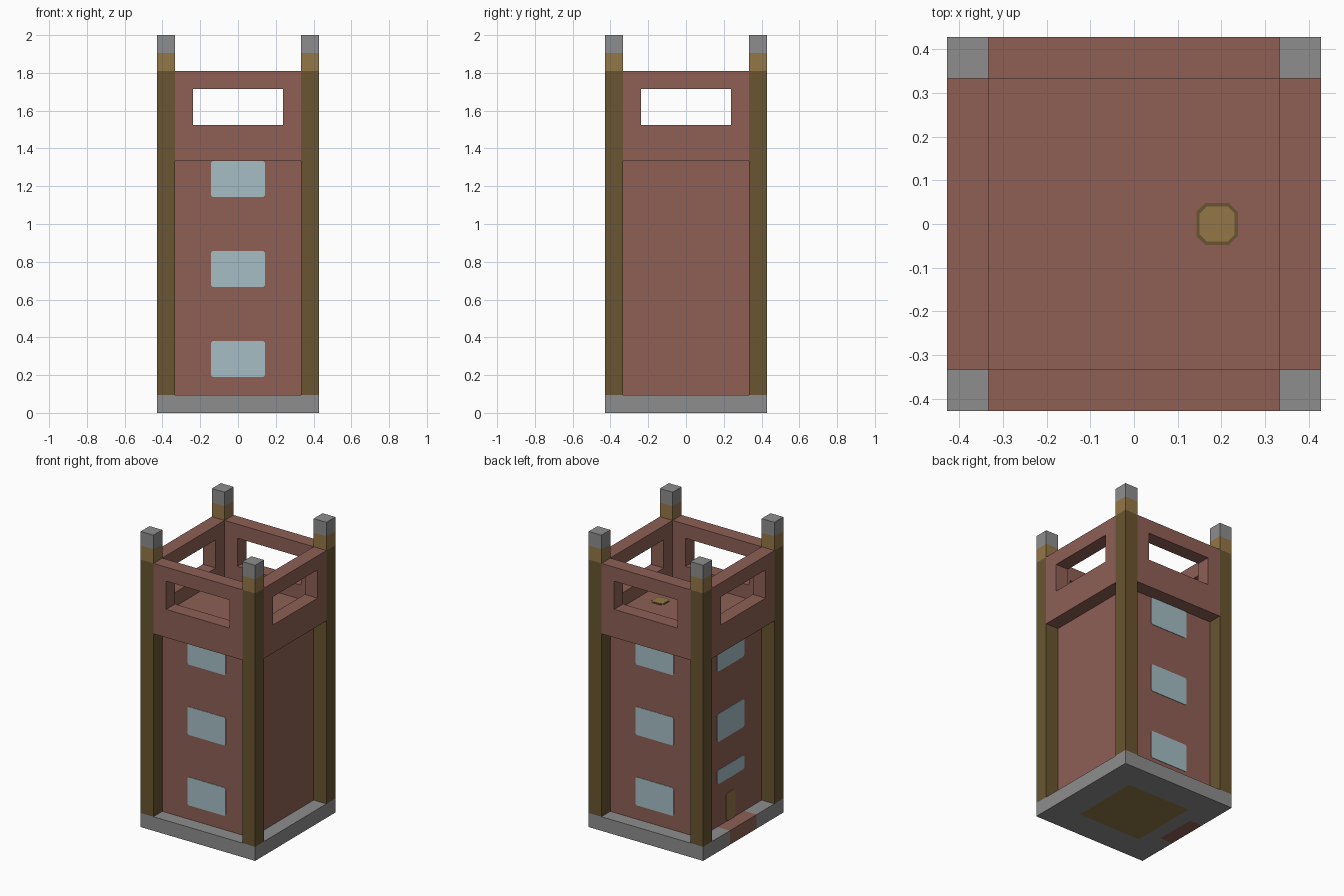
import bpy, bmesh
from math import pi
from mathutils import Matrix, Vector

if "Cube" in bpy.data.objects:
    bpy.data.objects.remove(bpy.data.objects["Cube"])

U = 1 / 21          # building module
HALF, WALL = 9 * U, 7 * U


def material(name, *srgb):
    lin = [((c / 255 + 0.055) / 1.055) ** 2.4 for c in srgb]
    m = bpy.data.materials.new(name)
    m.use_nodes = True
    m.diffuse_color = (*lin, 1)
    bsdf = next(n for n in m.node_tree.nodes if n.type == 'BSDF_PRINCIPLED')
    bsdf.inputs["Base Color"].default_value = (*lin, 1)
    return m


BRICK = material("red_brick", 142, 96, 85)
STONE = material("grey_stone", 141, 141, 141)
DARK = material("dark_timber", 106, 85, 49)
LIGHT = material("light_timber", 148, 119, 71)
GLASS = material("pale_blue_glass", 165, 190, 197)


def finish(name, bm, mats, rule=None, matrix=Matrix()):
    bmesh.ops.transform(bm, matrix=matrix, verts=bm.verts)
    bmesh.ops.recalc_face_normals(bm, faces=bm.faces)
    if rule:
        for f in bm.faces:
            f.material_index = rule(f)
    mesh = bpy.data.meshes.new(name)
    bm.to_mesh(mesh)
    bm.free()
    for m in mats:
        mesh.materials.append(m)
    obj = bpy.data.objects.new(name, mesh)
    bpy.context.collection.objects.link(obj)
    return obj


def box(name, lo, hi, mats, cuts=(), rule=None):
    """Box between two corners, cut at (axis, position) planes."""
    bm = bmesh.new()
    bmesh.ops.create_cube(bm, size=1)
    lo, hi = Vector(lo), Vector(hi)
    for v in bm.verts:
        v.co = [(a + b) / 2 + c * (b - a) for a, b, c in zip(lo, hi, v.co)]
    for axis, pos in cuts:
        normal = Vector((0, 0, 0))
        normal[axis] = 1
        bmesh.ops.bisect_plane(bm, geom=bm.verts[:] + bm.edges[:] + bm.faces[:],
                               plane_co=normal * pos, plane_no=normal)
    return finish(name, bm, mats, rule)


def plate(name, half_w, z0, z1, clip, depth, mat, matrix):
    """Thin clipped-corner plate facing -y before it is placed."""
    bm = bmesh.new()
    w, c = half_w, clip
    right = [(w - c, z0), (w, z0 + c), (w, z1 - c), (w - c, z1)]
    outline = right + [(-x, z) for x, z in reversed(right)]
    face = bm.faces.new([bm.verts.new((x, 0, z)) for x, z in outline])
    out = bmesh.ops.extrude_face_region(bm, geom=[face])
    bmesh.ops.translate(bm, vec=(0, -depth, 0),
                        verts=[v for v in out["geom"] if isinstance(v, bmesh.types.BMVert)])
    return finish(name, bm, [mat], matrix=matrix)


def parapet(name, matrix):
    """Wall panel with a rectangular opening."""
    bm = bmesh.new()

    def ring(w, z0, z1):
        return [bm.verts.new((x, -HALF, z)) for x, z in
                ((-w, z0), (w, z0), (w, z1), (-w, z1))]
    outer = ring(WALL, 28 * U, 38 * U)
    inner = ring(5 * U, 32 * U, 36 * U)
    faces = [bm.faces.new((outer[i], outer[(i + 1) % 4], inner[(i + 1) % 4], inner[i]))
             for i in range(4)]
    out = bmesh.ops.extrude_face_region(bm, geom=faces)
    bmesh.ops.translate(bm, vec=(0, HALF - WALL, 0),
                        verts=[v for v in out["geom"] if isinstance(v, bmesh.types.BMVert)])
    return finish(name, bm, [BRICK], matrix=matrix)


# Stone base with a brick doorstep and a timber square underneath
def base_colour(f):
    c = f.calc_center_median()
    if c.x < -WALL - 1e-4 and abs(c.y) < 3 * U:
        return 1
    if c.x < -WALL + 1e-4 and abs(c.y) < 3 * U and abs(f.normal.x) > 0.5:
        return 1
    if f.normal.z < -0.5 and max(abs(c.x), abs(c.y)) < 5 * U:
        return 2
    return 0


box("base", (-HALF, -HALF, 0), (HALF, HALF, 2 * U), [STONE, BRICK, LIGHT],
    [(0, -WALL), (0, -5 * U), (0, 5 * U)] + [(1, k * U) for k in (-5, -3, 3, 5)],
    base_colour)

# Brick tower body, whose top is the lookout floor
box("tower_body", (-WALL, -WALL, 2 * U), (WALL, WALL, 30 * U), [BRICK])


# Corner posts: dark timber, light timber band, stone cap
def post_colour(f):
    z = f.calc_center_median().z
    return 0 if z < 38 * U else 1 if z < 40 * U else 2


for sx, side in ((1, "left"), (-1, "right")):
    for sy, end in ((-1, "front"), (1, "back")):
        xs, ys = sorted((sx * WALL, sx * HALF)), sorted((sy * WALL, sy * HALF))
        box(f"{end}_{side}_post", (xs[0], ys[0], 2 * U), (xs[1], ys[1], 2),
            [DARK, LIGHT, STONE], [(2, 38 * U), (2, 40 * U)], post_colour)

# Parapets on four sides, windows on three
quarter_turns = {"front": 0, "left": 1, "back": 2, "right": 3}
for side, k in quarter_turns.items():
    turn = Matrix.Rotation(k * pi / 2, 4, 'Z')
    parapet(f"{side}_parapet", turn)
    if side == "left":
        continue
    on_wall = turn @ Matrix.Translation((0, -WALL, 0))
    low = (8, 10) if side == "right" else (4, 8)
    for label, (z0, z1) in (("lower", low), ("middle", (14, 18)), ("upper", (24, 28))):
        plate(f"{side}_{label}_window", 3 * U, z0 * U, z1 * U, 0.01, 0.003, GLASS, on_wall)
    if side == "right":
        plate("door", U, 2 * U, 6 * U, 0.015, 0.003, LIGHT, on_wall)

# Hatch in the lookout floor
on_floor = Matrix.Translation((4 * U, 0, 30 * U)) @ Matrix.Rotation(-pi / 2, 4, 'X')
plate("hatch_rim", U, -U, U, 0.02, 0.003, DARK, on_floor)
plate("hatch", 0.04, -0.04, 0.04, 0.016, 0.005, LIGHT, on_floor)
